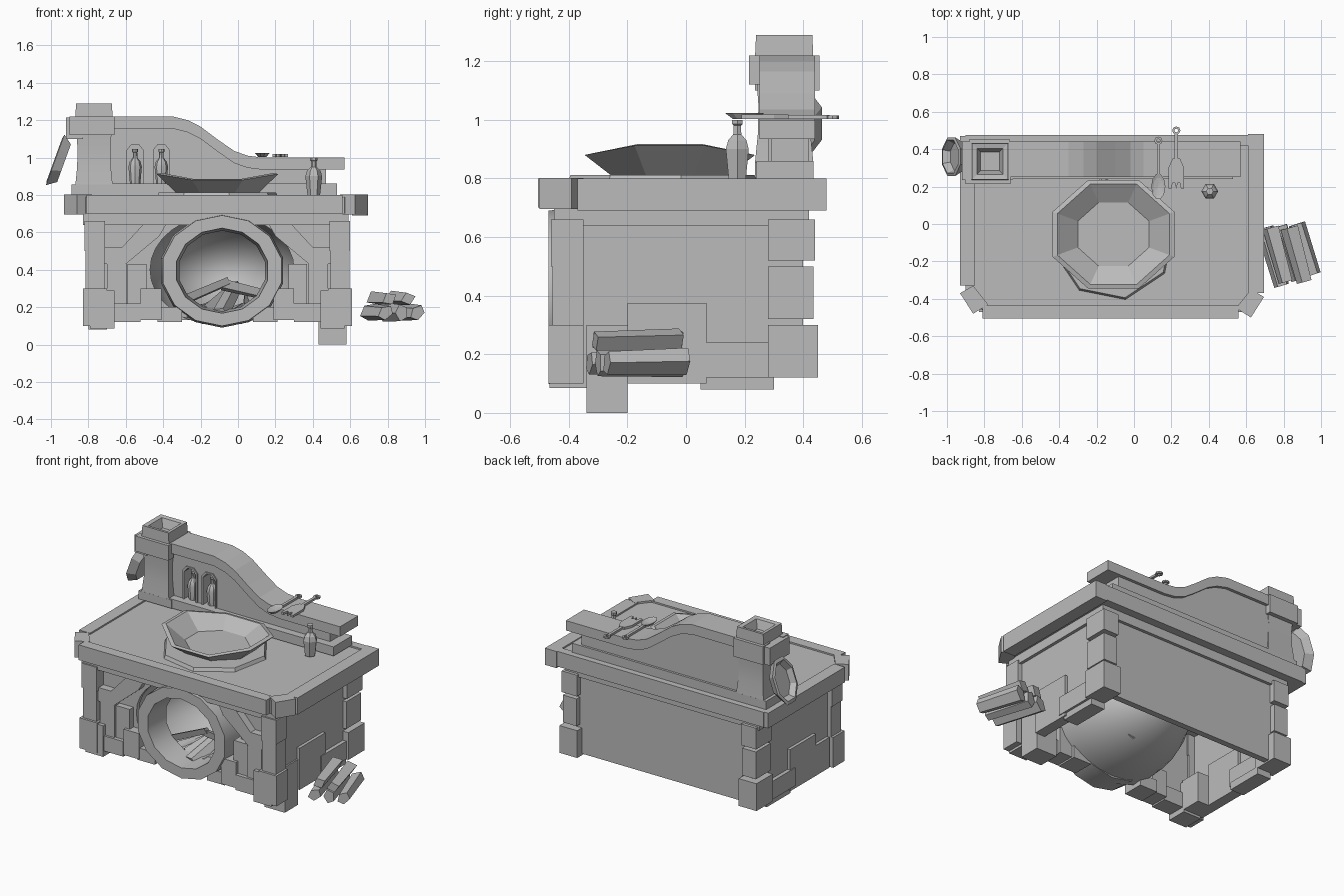
import bpy, bmesh, math, random
from mathutils import Vector, Matrix

random.seed(4)
cube = bpy.data.objects.get("Cube")
if cube:
    bpy.data.objects.remove(cube, do_unlink=True)

stone = bpy.data.materials.new("plain_grey")
stone.use_nodes = True
GREY = (.5, .5, .5, 1)
stone.diffuse_color = GREY
stone.node_tree.nodes["Principled BSDF"].inputs["Base Color"].default_value = GREY
MID = -.11  # mirror plane of the stove body


def finish(name, bm, smooth=None):
    bmesh.ops.remove_doubles(bm, verts=bm.verts, dist=.0005)
    bmesh.ops.recalc_face_normals(bm, faces=bm.faces)
    mesh = bpy.data.meshes.new(name)
    bm.to_mesh(mesh)
    bm.free()
    mesh.materials.append(stone)
    obj = bpy.data.objects.new(name, mesh)
    bpy.context.collection.objects.link(obj)
    if smooth:
        bpy.ops.object.select_all(action='DESELECT')
        obj.select_set(True)
        bpy.context.view_layer.objects.active = obj
        bpy.ops.object.shade_smooth_by_angle(angle=math.radians(smooth))
    return obj


def prism(name, outline, low, high, axis="y"):
    """Extrude an outline along y (points are x, z) or along z (points are x, y)."""
    bm = bmesh.new()
    place = (lambda a, b, c: (a, c, b)) if axis == "y" else (lambda a, b, c: (a, b, c))
    face = bm.faces.new([bm.verts.new(place(a, b, low)) for a, b in outline])
    new = bmesh.ops.extrude_face_region(bm, geom=[face])["geom"]
    verts = [v for v in new if isinstance(v, bmesh.types.BMVert)]
    bmesh.ops.translate(bm, verts=verts, vec=place(0, 0, high - low))
    return finish(name, bm)


def box(name, x, y, z):
    return prism(name, [(x[0], z[0]), (x[1], z[0]), (x[1], z[1]), (x[0], z[1])], *y)


def flip(x):
    return (2 * MID - x[1], 2 * MID - x[0])


def pair(name, x, y, z):
    """A block on the right of the stove and its mirror image."""
    box("right_" + name, flip(x), y, z)
    box("left_" + name, x, y, z)


def lathe(name, profile, sides, loc, rot=(0, 0, 0), scale=(1, 1, 1), turn=0, smooth=None, closed=False):
    """Revolve (radius, height) points about local z."""
    bm = bmesh.new()
    rings = []
    for r, h in profile:
        angles = [2 * math.pi * (i + turn) / sides for i in range(sides)]
        rings.append([bm.verts.new((r * math.cos(a), r * math.sin(a), h)) for a in angles])
    if closed:
        rings.append(rings[0])
    for a, b in zip(rings, rings[1:]):
        for i in range(sides):
            j = (i + 1) % sides
            bm.faces.new((a[i], a[j], b[j], b[i]))
    turned = Matrix.Rotation(rot[1], 4, 'Y') @ Matrix.Rotation(rot[0], 4, 'X')
    bm.transform(Matrix.Translation(loc) @ turned @ Matrix.Diagonal((*scale, 1)))
    return finish(name, bm, smooth)


def log(name, start, end, radius, sides=5, flat=.75):
    start, end = Vector(start), Vector(end)
    way = end - start
    bm = bmesh.new()
    bmesh.ops.create_cone(bm, cap_ends=True, segments=sides, radius1=radius, radius2=radius * .85, depth=way.length)
    spin = Matrix.Rotation(random.uniform(0, 3), 4, 'Z') @ Matrix.Diagonal((1, flat, 1, 1))
    bm.transform(Matrix.Translation((start + end) / 2) @ way.to_track_quat('Z', 'Y').to_matrix().to_4x4() @ spin)
    return finish(name, bm)


def cut(target, cutter):
    cutter.hide_render = True
    mod = target.modifiers.new("opening", 'BOOLEAN')
    mod.object, mod.solver = cutter, 'EXACT'
    bpy.context.view_layer.objects.active = target
    bpy.ops.object.modifier_apply(modifier=mod.name)
    bpy.data.objects.remove(cutter, do_unlink=True)


# Worktop: slab, rim bars and angled corner stones
slab = [(-.9, .46), (-.9, -.36), (-.8, -.47), (.57, -.47), (.66, -.36), (.66, .46)]
prism("worktop_slab", slab, .7, .79, "z")
box("rim_front", (-.81, .56), (-.505, -.435), (.7, .8))
box("rim_left", (-.93, -.85), (-.33, .47), (.7, .8))
box("rim_right", (.61, .695), (-.37, .48), (.69, .8))
box("rim_back", (-.9, .66), (.42, .475), (.7, .8))
corner = [(-.93, -.37), (-.86, -.48), (-.78, -.43), (-.86, -.33)]
prism("rim_corner_left", corner, .695, .802, "z")
prism("rim_corner_right", [(2 * MID - a - .015, b - .02) for a, b in corner], .695, .802, "z")
box("under_moulding", (-.83, .59), (-.45, .42), (.64, .7))

# Body walls with an open underside
pair("side_wall", (-.79, -.76), (-.42, .4), (.13, .66))
box("back_wall", (-.78, .56), (.36, .4), (.13, .7))
front = box("front_wall", (-.78, .56), (-.39, -.36), (.18, .66))
cut(front, lathe("oven_cutter", [(0, -.2), (.385, -.2), (.385, .2), (0, .2)], 32,
                 (-.085, -.37, .4), (math.pi / 2, 0, 0), (1, .77, 1)))

# Corner posts, each a stack of uneven stones
for inset, low, high in ((0, .1, .3), (.015, .3, .5), (.01, .5, .66)):
    pair("front_post", (-.83 + inset, -.7 - inset), (-.47 + inset, -.35), (low, high))
    pair("back_post", (-.83 + inset, -.7 - inset), (.28, .45 - inset), (low + .02, high))

# Side bricks
box("right_foot_brick", (.43, .58), (-.34, -.2), (0, .3))
box("left_foot_brick", (-.81, -.66), (-.34, -.2), (.1, .3))
pair("tall_side_brick", (-.81, -.74), (-.2, .07), (.1, .375))
pair("long_side_brick", (-.815, -.72), (.02, .29), (.12, .24))
pair("low_side_brick", (-.8, -.7), (.05, .3), (.08, .13))

# Front bricks and slanted braces
pair("tall_front_brick", (-.7, -.595), (-.44, -.36), (.2, .43))
pair("inner_front_brick", (-.59, -.49), (-.43, -.36), (.2, .43))
pair("base_brick", (-.71, -.52), (-.455, -.34), (.12, .22))
pair("wide_brick", (-.52, -.41), (-.45, -.32), (.13, .3))
pair("low_front_brick", (-.43, -.3), (-.44, -.3), (.12, .2))
pair("outer_block", (-.79, -.66), (-.465, -.33), (.085, .29))
brace = [(-.73, .43), (-.6, .43), (-.42, .58), (-.38, .65), (-.5, .65), (-.62, .52), (-.73, .52)]
prism("left_brace", brace, -.44, -.36)
prism("right_brace", [(2 * MID - a, b) for a, b in brace], -.44, -.36)

# Round oven mouth and vaulted chamber
mouth = [(.235, -.1), (.25, .07), (.325, .07), (.335, -.1)]
lathe("oven_ring", mouth, 14, (-.085, -.4, .395), (math.pi / 2, 0, 0), (1, .91, 1), .5, 35, True)
arc = [math.pi / 2 * i / 8 for i in range(9)]
vault = [(.4 * math.cos(a), .6 * math.sin(a)) for a in arc]
lathe("oven_vault", vault, 24, (-.085, -.36, .4), (-math.pi / 2, 0, 0), (1, .75, 1), 0, 40)
for i in range(7):
    x = -.3 + .07 * i
    log("fire_log", (x, -.36 + .03 * (i % 3), .17), (-.1 + .03 * i, .02, .2 + .04 * (i % 4)), .045, 4, .6)
log("cross_log", (-.33, -.28, .22), (-.05, -.25, .34), .04, 4, .6)
log("cross_log", (-.08, -.24, .32), (.17, -.2, .26), .04, 4, .6)

# Backsplash with a sweeping cap and two arched niches
curve = [(-.7, 1.22), (-.35, 1.22), (-.27, 1.2), (-.2, 1.165), (-.1, 1.09), (-.02, 1.035), (.05, 1.01), (.13, 1)]
top = curve + [(.57, 1)]
prism("backsplash_cap", top + [(a, b - .065) for a, b in reversed(top)], .25, .44)
wall = curve + [(.47, 1)]
panel = prism("backsplash_wall", [(-.7, .8)] + [(a, b - .04) for a, b in wall] + [(.47, .8)], .29, .42)
box("backsplash_ledge", (-.68, .53), (.24, .435), (.8, .86))


def arch(x, w, low, high):
    return [(x - w, low), (x + w, low), (x + w, high - .03), (x + w - .025, high),
            (x - w + .025, high), (x - w, high - .03)]


bottle = [(0, 0), (.034, 0), (.045, .1), (.036, .13), (.016, .15), (.014, .18), (.02, .185), (.02, .2), (0, .2)]
for x in (-.55, -.41):
    cut(panel, prism("niche_cutter", arch(x, .043, .86, 1.07), .2, .38))
    frame = prism("niche_frame", arch(x, .053, .85, 1.08), .282, .292)
    cut(frame, prism("frame_cutter", arch(x, .043, .84, 1.07), .2, .38))
    lathe("niche_bottle", bottle, 8, (x, .32, .855), scale=(.8, .8, .95), smooth=30)
lathe("table_bottle", bottle, 6, (.405, .175, .8))

# Chimney: plinth, tapered shaft, collar stones and hollow pot
root = math.sqrt(2)
CX, CY = -.77, .335
box("chimney_plinth", (-.89, -.65), (.235, .435), (.8, .855))
shaft = [(0, .85), (.1, .85), (.09, .95), (.088, 1.05), (.095, 1.15), (0, 1.15)]
lathe("chimney_shaft", shaft, 4, (CX, CY, 0), scale=(root, root, 1), turn=.5, smooth=40)
box("collar_front", (-.9, -.66), (.215, .27), (1.12, 1.22))
box("collar_back", (-.88, -.665), (.38, .455), (1.1, 1.22))
box("collar_left", (-.92, -.83), (.235, .44), (1.1, 1.215))
box("collar_core", (-.87, -.67), (.23, .44), (1.13, 1.21))
pot = [(0, 1.2), (.1, 1.2), (.096, 1.29), (.07, 1.285), (.05, 1.23), (0, 1.23)]
lathe("chimney_pot", pot, 4, (CX, CY, 0), scale=(root, root, 1), turn=.5)

# Hanging pan
dish = [(0, 0), (.75, 0), (1, .05), (.85, .055), (.68, .02), (0, .02)]
lathe("hanging_pan", dish, 8, (-.93, .36, .97), (0, -math.radians(70), 0), (.155, .112, 1), .5)

# Wide cooking bowl on an octagonal plate
lathe("bowl_plate", [(0, .79), (.33, .79), (.32, .812), (0, .812)], 8, (-.11, -.08, 0), turn=.25)
bowl = [(0, .8), (.22, .8), (.342, .88), (.315, .885), (.2, .825), (0, .825)]
basin = lathe("cooking_bowl", bowl, 8, (-.11, -.055, 0), scale=(1.03, .92, 1), turn=.5)
for v in basin.data.vertices:
    if abs(v.co.x + .11) > .25:
        v.co.z += .032

# Spoon and fork resting on the cap
scoop = [(0, 0), (.6, 0), (1, .02), (.7, .014), (0, .008)]
lathe("spoon_bowl", scoop, 10, (.13, .2, 1.003), scale=(.038, .07, 1))
eyelet = [(.01, 0), (.022, 0), (.022, .012), (.01, .012)]
box("spoon_handle", (.122, .14), (.25, .43), (1.003, 1.017))
lathe("spoon_eyelet", eyelet, 8, (.13, .445, 1.003), closed=True)
box("fork_handle", (.217, .235), (.31, .49), (1.003, 1.017))
lathe("fork_eyelet", eyelet, 8, (.226, .5, 1.003), closed=True)
fork = [(-.02, .35), (-.042, .3), (-.042, .19), (-.025, .19), (-.02, .22), (-.008, .22), (0, .19),
        (.008, .22), (.02, .22), (.025, .19), (.042, .19), (.042, .3), (.02, .35)]
prism("fork_head", [(.226 + a, b) for a, b in fork], 1.003, 1.018, "z")

# Stacked firewood beside the stove
for i in range(3):
    x = .7 + .085 * i
    log("lower_firewood", (x, -.02 + .01 * i, .175), (x + .09, -.33 + .03 * i, .17), .055)
for i in range(2):
    x = .73 + .1 * i
    log("upper_firewood", (x, -.02, .25), (x + .08, -.31, .245), .05, 4, .8)
